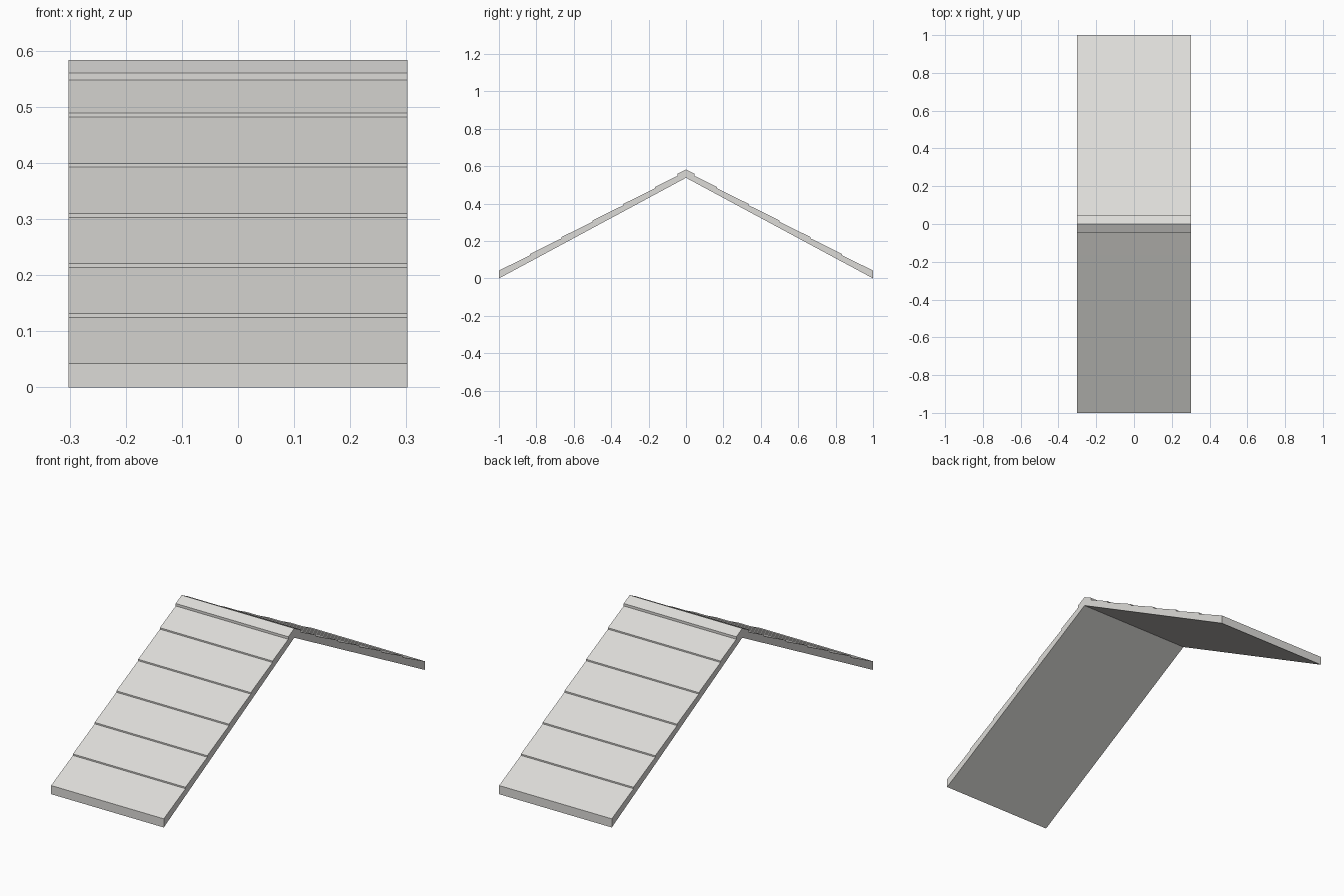
import bpy
import bmesh

if "Cube" in bpy.data.objects:
    bpy.data.objects.remove(bpy.data.objects["Cube"])

HALF_WIDTH = 0.302
COURSES = 6
RUN = 1.0 / COURSES      # depth of one shingle course
RISE = 0.0893            # height gained per course, step included
STEP = 0.007             # exposed lip of each course
THICK = 0.042            # eave height

pale = bpy.data.materials.new("pale warm grey")
pale.diffuse_color = (0.72, 0.71, 0.685, 1.0)
pale.use_nodes = True
pale.node_tree.nodes["Principled BSDF"].inputs["Base Color"].default_value = pale.diffuse_color

# Front half of the stepped slope, from eave to ridge
slope = []
for i in range(COURSES):
    y, z = -1 + i * RUN, THICK + i * RISE
    slope.append((y, z))
    if i < COURSES - 1:
        slope.append((y + RUN, z + RISE - STEP))

# Raised ridge cap
slope += [(-0.046, 0.548), (-0.046, 0.560)]

# Close the section: mirrored back slope, then the flat underside
back = [(-y, z) for y, z in reversed(slope)]
profile = [(-1, 0)] + slope + [(0, 0.583)] + back + [(1, 0), (0, 0.538)]

# Extrude the section across the width
bm = bmesh.new()
section = bm.faces.new([bm.verts.new((-HALF_WIDTH, y, z)) for y, z in profile])
result = bmesh.ops.extrude_face_region(bm, geom=[section], use_keep_orig=True)
moved = [v for v in result["geom"] if isinstance(v, bmesh.types.BMVert)]
bmesh.ops.translate(bm, verts=moved, vec=(2 * HALF_WIDTH, 0, 0))
bmesh.ops.recalc_face_normals(bm, faces=bm.faces)

mesh = bpy.data.meshes.new("shingled_gable_roof")
bm.to_mesh(mesh)
bm.free()
mesh.materials.append(pale)
roof = bpy.data.objects.new("shingled_gable_roof", mesh)
bpy.context.collection.objects.link(roof)
